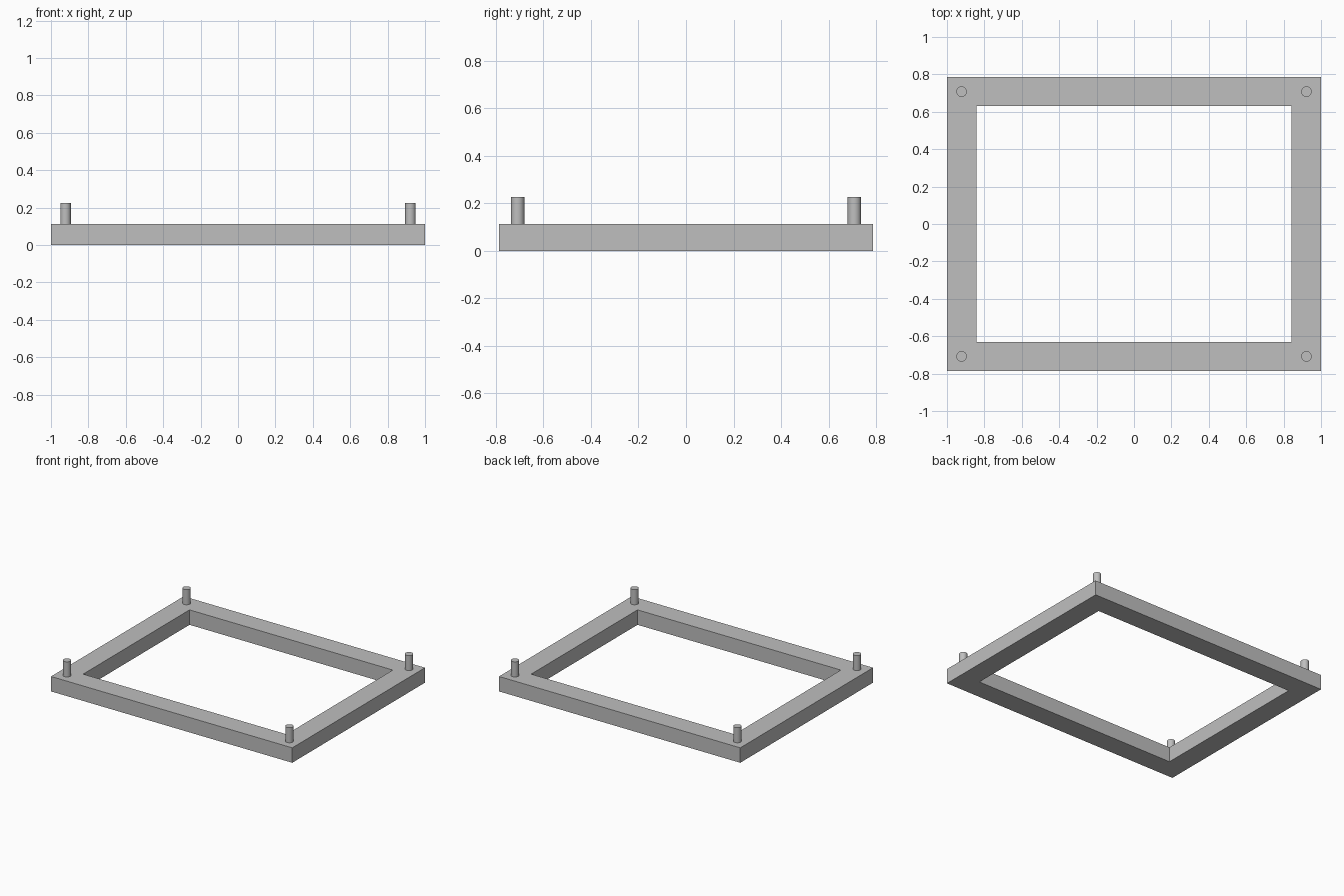
import bpy
import bmesh

cube = bpy.data.objects.get("Cube")
if cube:
    bpy.data.objects.remove(cube, do_unlink=True)

OUTER = (1.0, 0.786)
INNER = (0.843, 0.63)
PEG = (0.922, 0.708)
THICK, TOP, RADIUS = 0.112, 0.225, 0.028

grey = bpy.data.materials.new("plain grey")
grey.use_nodes = True
colour = (0.52, 0.52, 0.52, 1)
grey.diffuse_color = colour
grey.node_tree.nodes["Principled BSDF"].inputs["Base Color"].default_value = colour


def ring(bm, half, z):
    """Four corners of a rectangle, counter-clockwise."""
    corners = ((-1, -1), (1, -1), (1, 1), (-1, 1))
    return [bm.verts.new((sx * half[0], sy * half[1], z)) for sx, sy in corners]


# Rectangular frame: outer and inner walls joined by flat rims
bm = bmesh.new()
loops = [ring(bm, OUTER, 0), ring(bm, OUTER, THICK),
         ring(bm, INNER, THICK), ring(bm, INNER, 0)]
for k, lower in enumerate(loops):
    upper = loops[(k + 1) % 4]
    for i in range(4):
        j = (i + 1) % 4
        bm.faces.new((lower[i], lower[j], upper[j], upper[i]))
bmesh.ops.recalc_face_normals(bm, faces=bm.faces)
mesh = bpy.data.meshes.new("frame")
bm.to_mesh(mesh)
bm.free()
mesh.materials.append(grey)
bpy.context.collection.objects.link(bpy.data.objects.new("frame", mesh))

# Round locating pegs standing on the four corners
for side, sx in (("left", 1), ("right", -1)):
    for end, sy in (("front", -1), ("back", 1)):
        bpy.ops.mesh.primitive_cylinder_add(
            vertices=32, radius=RADIUS, depth=TOP - THICK,
            location=(sx * PEG[0], sy * PEG[1], (TOP + THICK) / 2))
        peg = bpy.context.object
        peg.name = f"{end}_{side}_peg"
        peg.data.materials.append(grey)
        bpy.ops.object.shade_smooth_by_angle()
